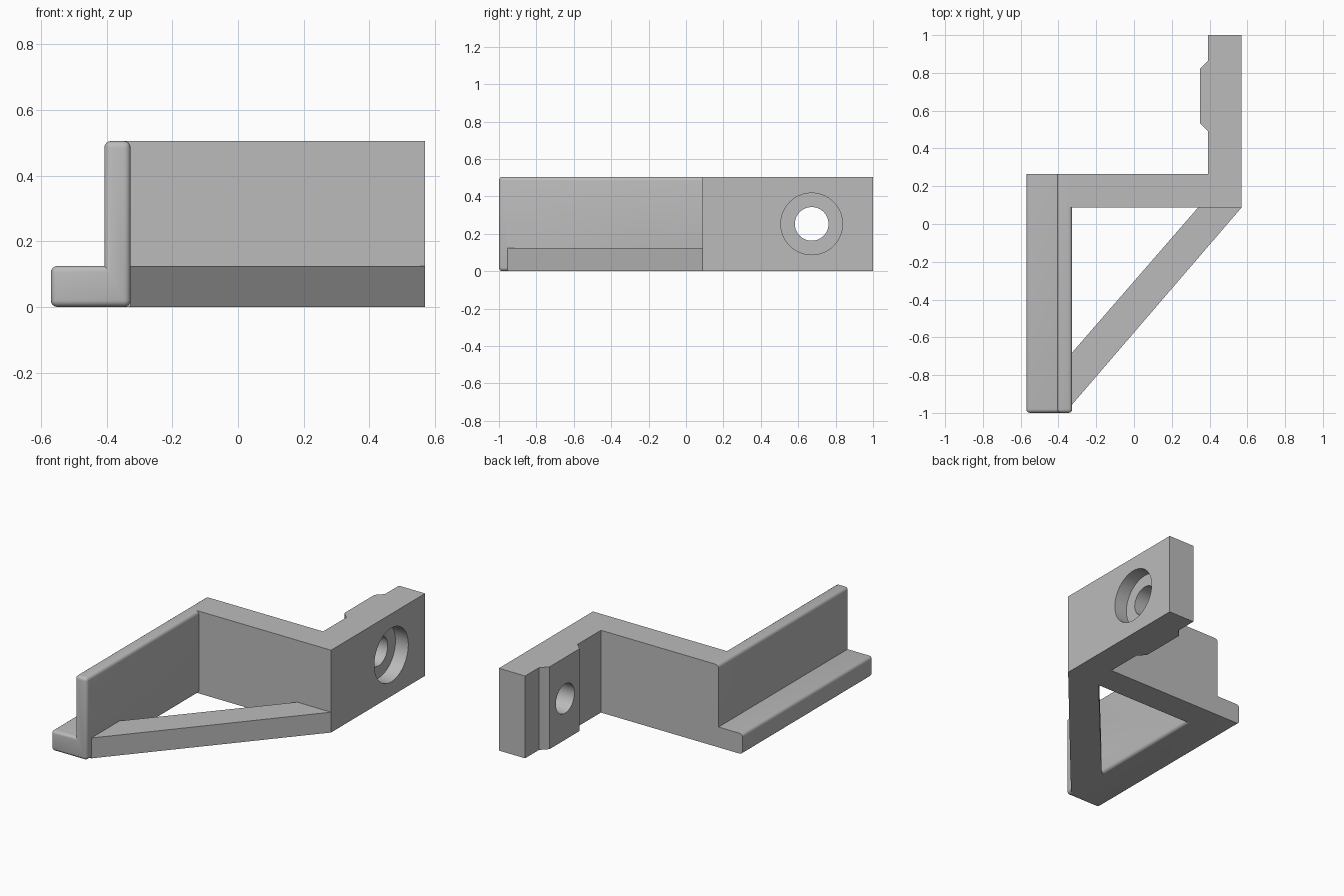
import bpy, bmesh, math
from mathutils import Matrix

if "Cube" in bpy.data.objects:
    bpy.data.objects.remove(bpy.data.objects["Cube"])

grey = bpy.data.materials.new("plain grey")
grey.diffuse_color = (0.5, 0.5, 0.5, 1)
grey.use_nodes = True
grey.node_tree.nodes["Principled BSDF"].inputs["Base Color"].default_value = grey.diffuse_color


def prism(name, points, depth):
    """Extrude a closed outline (list of 3D points) along a vector."""
    bm = bmesh.new()
    face = bm.faces.new([bm.verts.new(p) for p in points])
    ext = bmesh.ops.extrude_face_region(bm, geom=[face], use_keep_orig=True)
    moved = [g for g in ext["geom"] if isinstance(g, bmesh.types.BMVert)]
    bmesh.ops.translate(bm, verts=moved, vec=depth)
    bmesh.ops.recalc_face_normals(bm, faces=bm.faces)
    return finish(name, bm)


def finish(name, bm):
    me = bpy.data.meshes.new(name)
    bm.to_mesh(me)
    bm.free()
    me.materials.append(grey)
    ob = bpy.data.objects.new(name, me)
    bpy.context.collection.objects.link(ob)
    return ob


def cylinder_x(name, radius, x0, x1):
    """Cutter along x, centred on the screw hole."""
    bm = bmesh.new()
    bmesh.ops.create_cone(bm, cap_ends=True, segments=64, radius1=radius,
                          radius2=radius, depth=x1 - x0)
    bm.transform(Matrix.Translation(((x0 + x1) / 2, 0.672, 0.253))
                 @ Matrix.Rotation(math.pi / 2, 4, 'Y'))
    return finish(name, bm)


def combine(target, other, operation):
    mod = target.modifiers.new(other.name, 'BOOLEAN')
    mod.operation, mod.object, mod.solver = operation, other, 'EXACT'
    bpy.context.view_layer.objects.active = target
    bpy.ops.object.modifier_apply(modifier=mod.name)
    bpy.data.objects.remove(other)


H, LOW = 0.505, 0.125
BACK = 0.265

# L-shaped rail: ledge and upright wall, rounded except at the back end
rail = [(-0.57, 0), (-0.327, 0), (-0.327, H), (-0.407, H), (-0.407, LOW), (-0.57, LOW)]
bracket = prism("bracket", [(x, -1, z) for x, z in rail], (0, BACK + 1, 0))
bm = bmesh.new()
bm.from_mesh(bracket.data)
edges = [e for e in bm.edges
         if not all(v.co.y > 0 for v in e.verts) and e.is_convex]
bmesh.ops.bevel(bm, geom=edges, offset=0.02, offset_type='OFFSET', segments=4,
                profile=0.5, affect='EDGES', clamp_overlap=True)
bm.to_mesh(bracket.data)
bm.free()

# Cross wall and mounting arm with a chamfered pad
arm = [(-0.36, 0.088), (0.57, 0.088), (0.57, 1), (0.392, 1), (0.392, 0.865),
       (0.35, 0.823), (0.35, 0.532), (0.392, 0.49), (0.392, BACK), (-0.36, BACK)]
combine(bracket, prism("mounting_arm", [(x, y, 0) for x, y in arm], (0, 0, H)), 'UNION')

# Low diagonal brace
brace = [(-0.36, -0.955), (-0.327, -0.955), (0.57, 0.088), (0.57, 0.12),
         (0.34, 0.12), (0.34, 0.088), (-0.327, -0.68), (-0.36, -0.68)]
combine(bracket, prism("brace", [(x, y, 0) for x, y in brace], (0, 0, LOW)), 'UNION')

# Screw hole with a counterbore on the outer face
combine(bracket, cylinder_x("screw_hole", 0.09, 0.2, 0.8), 'DIFFERENCE')
combine(bracket, cylinder_x("counterbore", 0.165, 0.483, 0.8), 'DIFFERENCE')

bpy.ops.object.select_all(action='DESELECT')
bracket.select_set(True)
bpy.context.view_layer.objects.active = bracket
bpy.ops.object.shade_smooth_by_angle(angle=math.radians(30))
